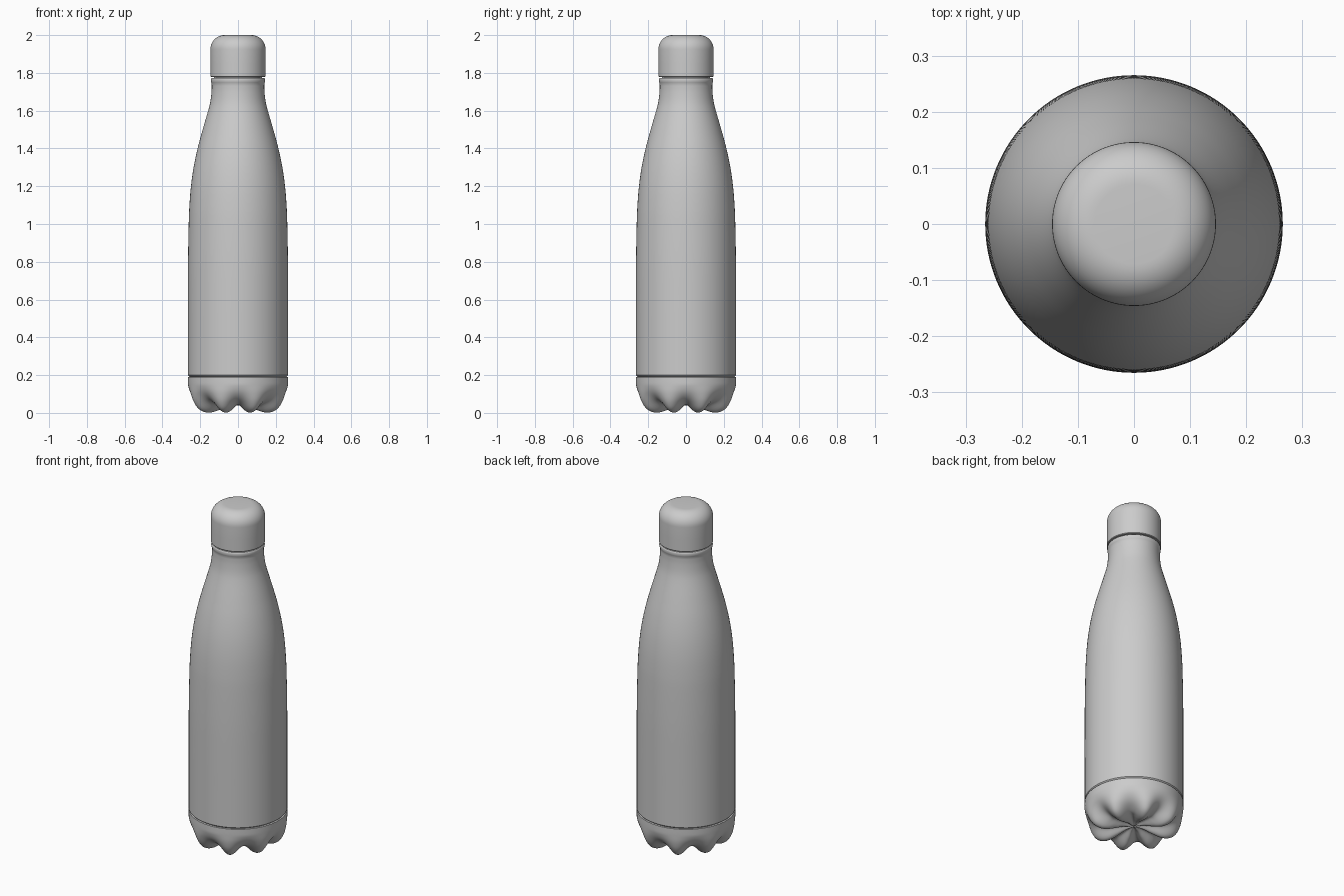
import bpy, bmesh, math

if "Cube" in bpy.data.objects:
    bpy.data.objects.remove(bpy.data.objects["Cube"])

SEG = 128


def smooth(pts, n=5):
    """Catmull-Rom interpolation through profile points."""
    out = []
    p = [pts[0]] + pts + [pts[-1]]
    for i in range(1, len(p) - 2):
        a, b, c, d = p[i - 1:i + 3]
        for k in range(n):
            t = k / n
            out.append(tuple(0.5 * (2 * q + (r - o) * t + (2 * o - 5 * q + 4 * r - s) * t * t
                                    + (3 * q - o - 3 * r + s) * t ** 3)
                             for o, q, r, s in zip(a, b, c, d)))
    return out + [pts[-1]]


def lathe(name, profile, lobes=0, depth=0.0, pivot=0.2):
    """Revolve (radius, z, flute weight) points; flutes pull toward the pivot height."""
    bm = bmesh.new()
    rings = []
    for r, z, w in profile:
        ring = []
        for i in range(SEG):
            a = 2 * math.pi * i / SEG
            s = 1 - depth * w * (1 + math.cos(lobes * a)) / 2
            ring.append(bm.verts.new((r * s * math.cos(a), r * s * math.sin(a),
                                      pivot + (z - pivot) * s)))
        rings.append(ring)
    for lo, hi in zip(rings, rings[1:]):
        for i in range(SEG):
            j = (i + 1) % SEG
            bm.faces.new((lo[i], lo[j], hi[j], hi[i]))
    bmesh.ops.remove_doubles(bm, verts=bm.verts, dist=1e-5)
    bmesh.ops.recalc_face_normals(bm, faces=bm.faces)
    me = bpy.data.meshes.new(name)
    bm.to_mesh(me)
    bm.free()
    ob = bpy.data.objects.new(name, me)
    bpy.context.collection.objects.link(ob)
    bpy.ops.object.select_all(action='DESELECT')
    bpy.context.view_layer.objects.active = ob
    ob.select_set(True)
    bpy.ops.object.shade_smooth_by_angle(angle=math.radians(35))
    return ob


# Fluted base with eight feet and a recessed centre
base = smooth([(0, 0.04, 0), (0.05, 0.035, 0.3), (0.10, 0.018, 0.7), (0.15, 0.003, 1),
               (0.19, 0.004, 1), (0.225, 0.022, 0.9), (0.25, 0.06, 0.55),
               (0.262, 0.105, 0.2), (0.265, 0.15, 0), (0.265, 0.19, 0)])
base = [(max(r, 0), max(z, 0), max(w, 0)) for r, z, w in base]
base.append((0.255, 0.191, 0))
lathe("fluted_base", base, lobes=8, depth=0.2)

# Body with tapered shoulder, neck bead and rolled-in mouth
body = [(0.255, 0.191, 0), (0.261, 0.195, 0)]
body += smooth([(r, z, 0) for r, z in [
    (0.265, 0.20), (0.265, 0.40), (0.265, 0.60), (0.2645, 0.80), (0.261, 1.0),
    (0.257, 1.1), (0.249, 1.2), (0.235, 1.3), (0.214, 1.4), (0.187, 1.5),
    (0.158, 1.6), (0.146, 1.65), (0.140, 1.70), (0.139, 1.735)]])
body += smooth([(r, z, 0) for r, z in [
    (0.1405, 1.745), (0.1435, 1.755), (0.1435, 1.767), (0.140, 1.773)]], 3)
body += [(0.128, 1.773, 0), (0.128, 1.80, 0)]
lathe("bottle_body", body)

# Cap with rounded top edge
cap = [(0, 1.779, 0), (0.143, 1.779, 0), (0.146, 1.782, 0), (0.146, 1.85, 0)]
R = 0.075
for k in range(13):
    a = math.pi / 2 * k / 12
    cap.append((0.146 - R + R * math.cos(a), 2.0 - R + R * math.sin(a), 0))
cap.append((0, 2.0, 0))
lathe("screw_cap", cap)
